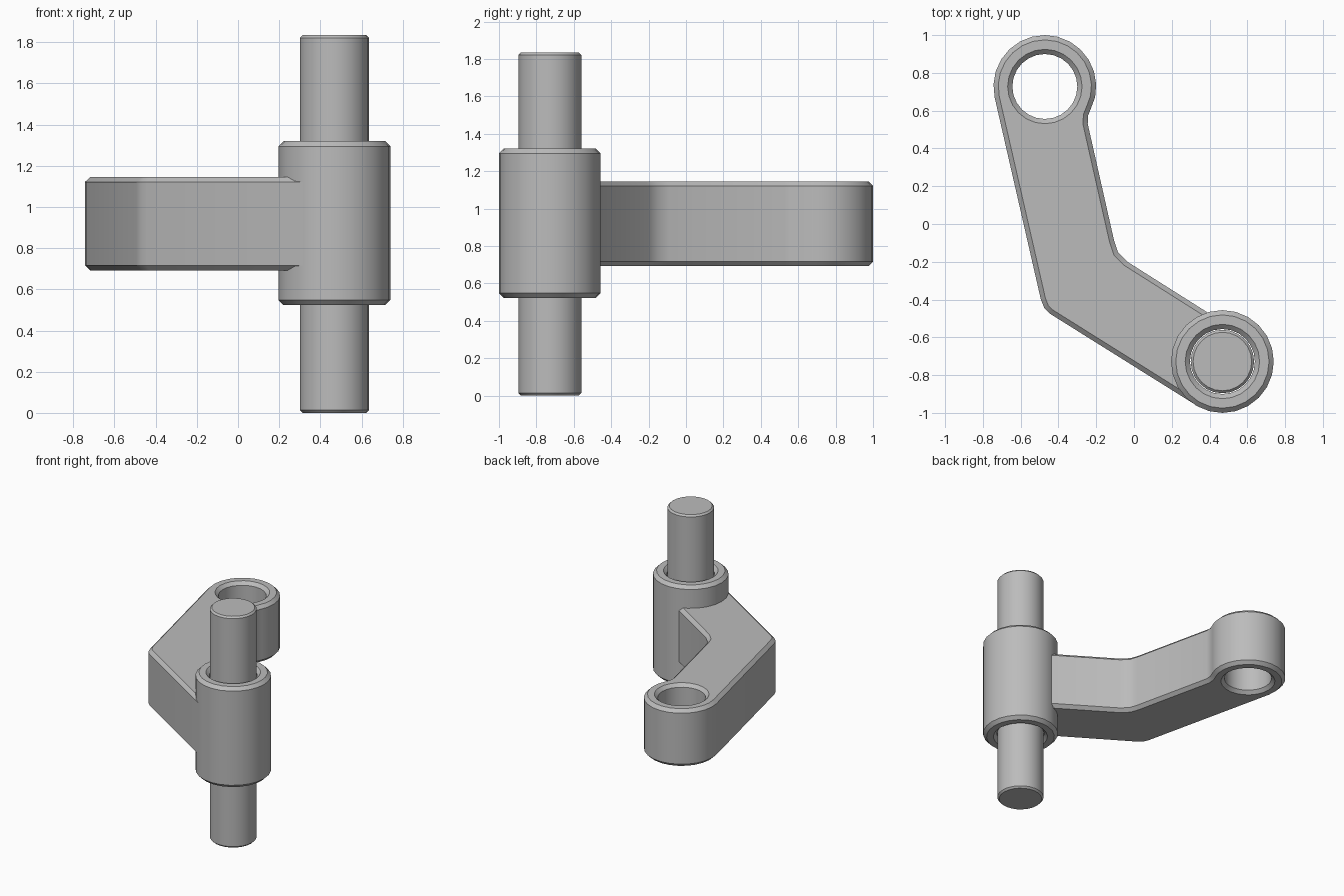
import bpy, bmesh
from math import sin, cos, radians, tau
from mathutils import Vector

cube = bpy.data.objects.get("Cube")
if cube:
    bpy.data.objects.remove(cube)

SIDES = 24
CHAMFER = 0.025
R_OUT, R_BORE, R_PIN = 0.272, 0.172, 0.168
EYE = Vector((-0.472, 0.728))
HUB = Vector((0.468, -0.728))

steel = bpy.data.materials.new("grey_metal")
steel.use_nodes = True
GREY = (0.5, 0.5, 0.5, 1)
steel.diffuse_color = GREY
steel.node_tree.nodes["Principled BSDF"].inputs["Base Color"].default_value = GREY


def finish(bm, name):
    bmesh.ops.recalc_face_normals(bm, faces=bm.faces)
    mesh = bpy.data.meshes.new(name)
    bm.to_mesh(mesh)
    bm.free()
    mesh.materials.append(steel)
    obj = bpy.data.objects.new(name, mesh)
    bpy.context.collection.objects.link(obj)
    bpy.ops.object.select_all(action="DESELECT")
    obj.select_set(True)
    bpy.context.view_layer.objects.active = obj
    bpy.ops.object.shade_smooth_by_angle(angle=radians(30))
    return obj


def arc(center, r, start, end, steps):
    angles = [radians(start + (end - start) * i / steps) for i in range(steps + 1)]
    return [center + r * Vector((cos(a), sin(a))) for a in angles]


def circle(center, r):
    return arc(center, r, 0, 360, SIDES)[:-1]


def ring(bm, points, z):
    return [bm.verts.new((p.x, p.y, z)) for p in points]


def bridge(bm, a, b):
    for i in range(len(a)):
        j = (i + 1) % len(a)
        bm.faces.new((a[i], a[j], b[j], b[i]))


def inset(points, d):
    """Mitred inset of a clockwise outline."""
    result = []
    for i, p in enumerate(points):
        u = (p - points[i - 1]).normalized()
        v = (points[(i + 1) % len(points)] - p).normalized()
        n1, n2 = Vector((u.y, -u.x)), Vector((v.y, -v.x))
        result.append(p + (n1 + n2) * d / (1 + n1.dot(n2)))
    return result


def lathe(name, center, profile, closed):
    """Stack of (radius, z) rings, capped or closed into a tube."""
    bm = bmesh.new()
    rings = [ring(bm, circle(center, r), z) for r, z in profile]
    for a, b in zip(rings, rings[1:]):
        bridge(bm, a, b)
    if closed:
        bridge(bm, rings[-1], rings[0])
    else:
        bm.faces.new(rings[0])
        bm.faces.new(rings[-1])
    return finish(bm, name)


# Bent arm with a bored eye, chamfered on every rim
def make_arm(z0, z1):
    outline = arc(EYE, R_OUT, 192, -12, 14)
    outline += [Vector(p) for p in (
        (-0.225, 0.62), (-0.243, 0.575), (-0.245, 0.53),      # neck blend
        (-0.105, -0.09), (-0.085, -0.15), (-0.035, -0.2),     # inner elbow
        (0.40, -0.475), (0.38, -0.53), (0.275, -0.68), (0.30, -0.82),  # hidden in hub
        (0.325, -0.957),
        (-0.445, -0.475), (-0.475, -0.445), (-0.493, -0.40))]  # outer elbow
    heights = (z0, z0 + CHAMFER, z1 - CHAMFER, z1)
    small = inset(outline, CHAMFER)
    bore, flare = circle(EYE, R_BORE), circle(EYE, R_BORE + CHAMFER)
    bm = bmesh.new()
    outer = [ring(bm, p, z) for p, z in zip((small, outline, outline, small), heights)]
    inner = [ring(bm, p, z) for p, z in zip((flare, bore, bore, flare), heights)]
    for rings in (outer, inner):
        for a, b in zip(rings, rings[1:]):
            bridge(bm, a, b)
    # Flat top and bottom between the outline and the bore
    for k in (0, 3):
        rim = set(outer[k] + inner[k])
        edges = [e for e in bm.edges if all(v in rim for v in e.verts)]
        bmesh.ops.triangle_fill(bm, use_beauty=True, edges=edges)
    return finish(bm, "bent_arm")


make_arm(0.692, 1.146)

# Hub sleeve with chamfered rims and bore
LOW, HIGH = 0.523, 1.32
lathe("hub_sleeve", HUB, [
    (R_BORE, LOW + CHAMFER), (R_BORE + CHAMFER, LOW),
    (R_OUT - CHAMFER, LOW), (R_OUT, LOW + CHAMFER),
    (R_OUT, HIGH - CHAMFER), (R_OUT - CHAMFER, HIGH),
    (R_BORE + CHAMFER, HIGH), (R_BORE, HIGH - CHAMFER)], True)

# Pin running through the hub
TOP, TIP = 1.835, 0.013
lathe("pin", HUB, [
    (R_PIN - TIP, 0), (R_PIN, TIP), (R_PIN, TOP - TIP), (R_PIN - TIP, TOP)], False)
